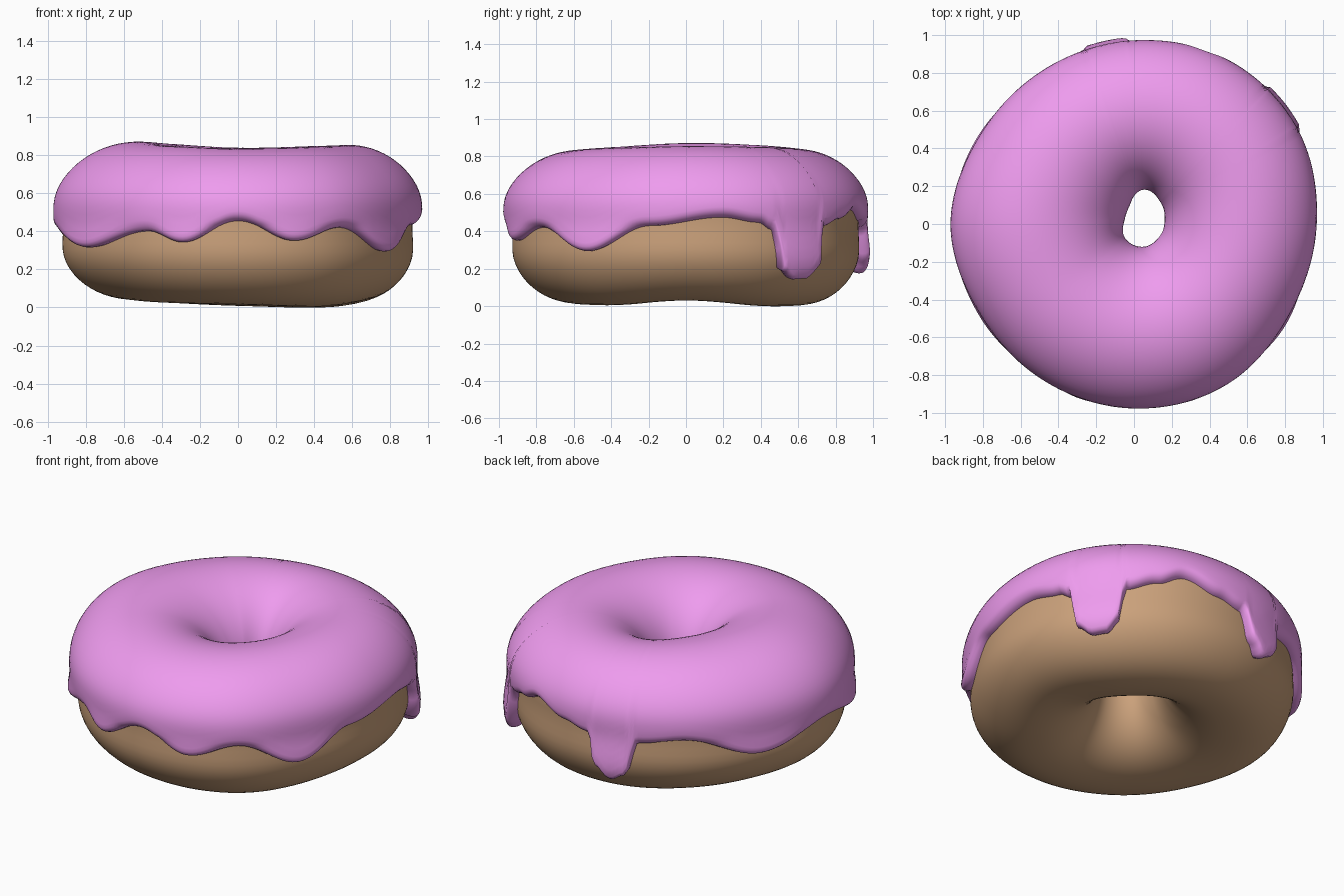
import bpy, bmesh
from math import sin, cos, pi, asin, exp, sqrt, radians, degrees, copysign

if "Cube" in bpy.data.objects:
    bpy.data.objects.remove(bpy.data.objects["Cube"])

ZC, NAZ = 0.43, 288
# Evenly spaced readings around the ring, starting at +x
OUTLINE = [.975, 1.01, 1.01, .98, .955, .95, .98, .953, .965, .985, .99, .96]
HOLE = [.112, .13, .16, .105, .10, .135, .14, .12]
TOP = [.855, .85, .84, .86, .872, .85, .835, .845]
BOTTOM = [.03, .0, .008, .025, .04, .025, .015, .005]
# Lower icing edge: (azimuth, z), waves and drips
EDGE = [(12, .48), (24, .45), (28.5, .41), (31.5, .20), (36, .16), (41, .165),
        (44.5, .21), (47.5, .42), (58, .47), (67, .53), (80, .46), (90, .42),
        (93.5, .25), (99, .185), (104, .22), (108, .41), (124, .44), (152, .32),
        (180, .41), (212, .31), (239, .40), (252, .34), (270, .46), (288, .35),
        (305, .42), (326, .295), (348, .43)]


def ring(vals, az):
    """Smooth periodic interpolation of evenly spaced values."""
    n = len(vals)
    f = az / (2 * pi) * n
    i = int(f)
    t = f - i
    a, b, c, d = (vals[(i + k) % n] for k in (-1, 0, 1, 2))
    return b + .5 * t * (c - a + t * (2*a - 5*b + 4*c - d + t * (3*(b - c) + d - a)))


def edge_z(az):
    deg = degrees(az)
    pts = [(EDGE[-1][0] - 360, EDGE[-1][1])] + EDGE + [(EDGE[0][0] + 360, EDGE[0][1])]
    for (a, za), (b, zb) in zip(pts, pts[1:]):
        if a <= deg <= b:
            return za + (zb - za) * (.5 - .5 * cos(pi * (deg - a) / (b - a)))


def surface(az, phi, off):
    """Point on the dough, pushed out by off."""
    ro, ri = ring(OUTLINE, az) - .03, ring(HOLE, az) + .05
    ox, oy = ro * cos(az), ro * sin(az)
    ix, iy = .05 + ri * cos(az), .02 + ri * sin(az)
    s, c = sin(phi), cos(phi)
    p = 1 if s > 0 else 2 / 2.2
    s, c = copysign(abs(s) ** p, s), copysign(abs(c) ** p, c)
    grow = off * c
    if c > 0:
        grow -= .03 * exp(-(phi / .3) ** 2)      # waist line
    h = ring(TOP, az) - .05 - ZC if s > 0 else ZC - ring(BOTTOM, az)
    x = (ox + ix) / 2 + (ox - ix) / 2 * c + grow * cos(az)
    y = (oy + iy) / 2 + (oy - iy) / 2 * c + grow * sin(az)
    return x, y, ZC + (h + off) * s


def make_ring(name, section, color):
    """Closed tube from one closed cross-section per azimuth."""
    bm = bmesh.new()
    rows = [[bm.verts.new(p) for p in section(2 * pi * i / NAZ)] for i in range(NAZ)]
    m = len(rows[0])
    for i in range(NAZ):
        r, q = rows[i], rows[(i + 1) % NAZ]
        for j in range(m):
            k = (j + 1) % m
            bm.faces.new((r[j], q[j], q[k], r[k]))
    bmesh.ops.recalc_face_normals(bm, faces=bm.faces)
    for f in bm.faces:
        f.smooth = True
    me = bpy.data.meshes.new(name)
    bm.to_mesh(me)
    bm.free()
    ob = bpy.data.objects.new(name, me)
    bpy.context.collection.objects.link(ob)
    mat = bpy.data.materials.new(name + "_material")
    mat.diffuse_color = color
    mat.use_nodes = True
    mat.node_tree.nodes["Principled BSDF"].inputs["Base Color"].default_value = mat.diffuse_color
    me.materials.append(mat)


def dough_section(az):
    return [surface(az, -pi + 2 * pi * j / 64, 0) for j in range(64)]


def icing_section(az):
    z = edge_z(az)
    s = (z - ZC) / (.43 if z < ZC else .42)
    start = asin(copysign(abs(s) ** (1.1 if s < 0 else 1), s))
    end = pi + .1 + .06 * sin(3 * az)
    lip = [0, .008, .025, .05, .08, .12]
    span = end - start
    mid = [.12 + (span - .24) * j / 36 for j in range(1, 36)]
    ds = lip + mid + [span - d for d in reversed(lip)]
    outer = []
    for d in ds:
        u = min(1, min(d, span - d) / .12)
        phi = start + d
        thick = .05
        if phi < 0:
            thick += .025 * min(1, -phi / .4)    # drips hang off the dough
        outer.append(surface(az, phi, thick * sqrt(1 - (1 - u) ** 2)))
    under = [surface(az, start + d, -.004) for d in reversed(ds)]
    return outer + under


make_ring("dough", dough_section, (.60, .36, .20, 1))
make_ring("icing", icing_section, (.86, .33, .86, 1))
